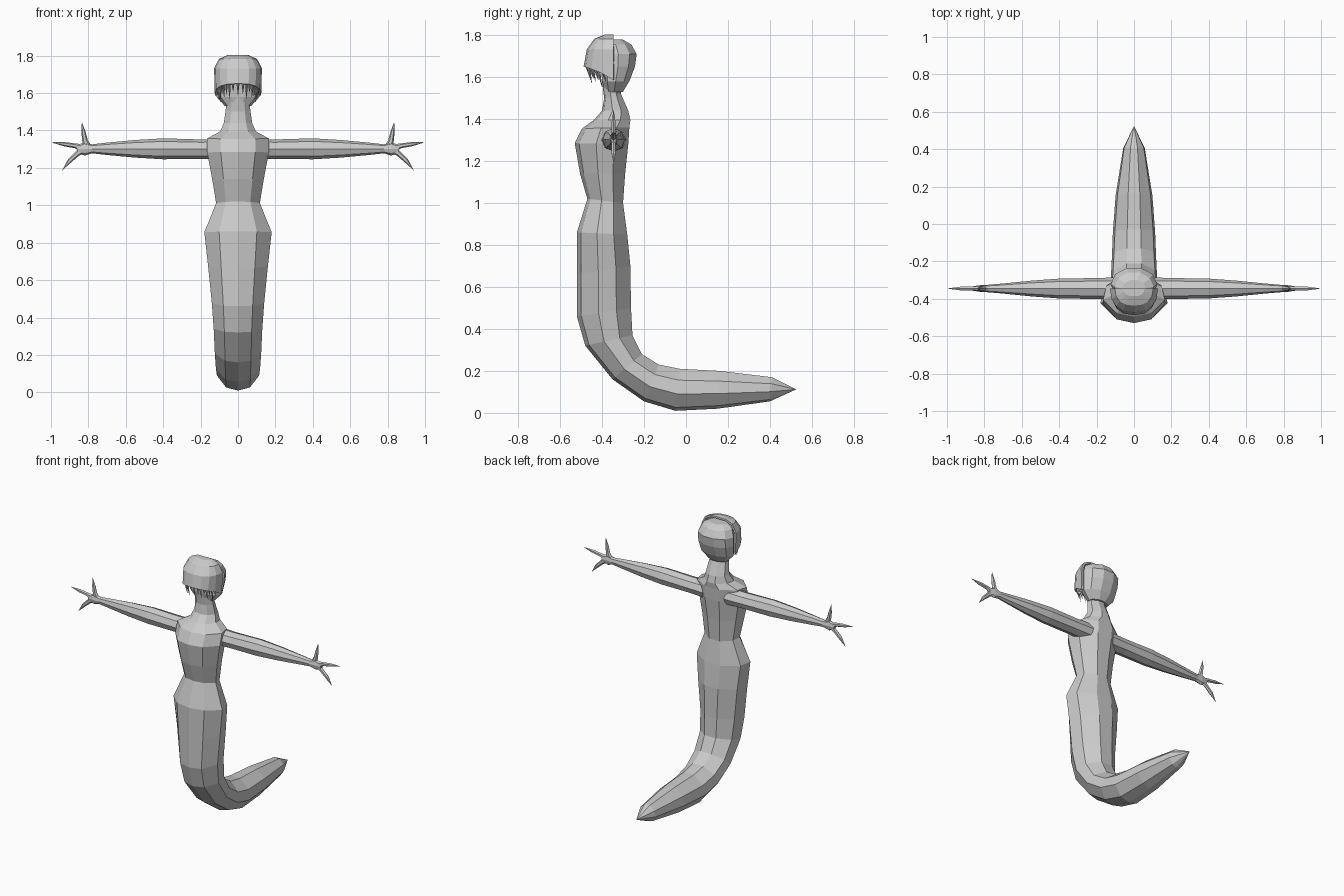
import bpy, bmesh, math
from mathutils import Vector

if "Cube" in bpy.data.objects:
    bpy.data.objects.remove(bpy.data.objects["Cube"])

grey = bpy.data.materials.new("stone_grey")
grey.diffuse_color = (0.6, 0.6, 0.6, 1)
grey.use_nodes = True
grey.node_tree.nodes["Principled BSDF"].inputs["Base Color"].default_value = grey.diffuse_color


def make(name, bm):
    bmesh.ops.remove_doubles(bm, verts=bm.verts, dist=0.0004)
    bmesh.ops.recalc_face_normals(bm, faces=bm.faces)
    me = bpy.data.meshes.new(name)
    bm.to_mesh(me)
    bm.free()
    me.materials.append(grey)
    ob = bpy.data.objects.new(name, me)
    bpy.context.collection.objects.link(ob)
    return ob


def loft(bm, rings, closed=True, caps=True):
    """Bridge a list of point rings with quads."""
    rows = [[bm.verts.new(p) for p in r] for r in rings]
    n = len(rows[0])
    for a, b in zip(rows, rows[1:]):
        for i in range(n if closed else n - 1):
            j = (i + 1) % n
            bm.faces.new((a[i], a[j], b[j], b[i]))
    if caps:
        bm.faces.new(rows[0])
    bm.faces.new(rows[-1])


# Body and tail: nine-sided rings between a front and a back point (y, z)
SECTION = [(0, 0), (.56, .08), (1, .4), (.9, .73), (.32, 1),
           (-.32, 1), (-.9, .73), (-1, .4), (-.56, .08)]


def body_ring(fy, fz, by, bz, w):
    return [(w * u, fy + (by - fy) * v, fz + (bz - fz) * v) for u, v in SECTION]


BODY = [
    (-.40, 1.58, -.315, 1.58, .06),
    (-.39, 1.50, -.31, 1.52, .066),
    (-.40, 1.44, -.275, 1.44, .076),
    (-.44, 1.395, -.265, 1.395, .095),
    (-.495, 1.355, -.27, 1.36, .165),
    (-.53, 1.285, -.275, 1.28, .165),
    (-.505, 1.14, -.29, 1.14, .138),
    (-.47, 1.02, -.30, 1.00, .117),
    (-.52, .86, -.28, .85, .18),
    (-.52, .66, -.265, .70, .16),
    (-.52, .46, -.262, .50, .14),
    (-.48, .32, -.255, .37, .13),
    (-.35, .16, -.21, .28, .124),
    (-.20, .055, -.13, .23, .118),
    (-.05, .01, -.03, .21, .113),
    (.15, .02, .16, .20, .098),
    (.40, .055, .41, .17, .058),
    (.525, .112, .525, .112, .0001),
]
bm = bmesh.new()
loft(bm, [body_ring(*r) for r in BODY])
make("body_and_tail", bm)


# Arms, hands and fingers: tubes along (x, z, half height, half depth)
def tube(bm, path, side, sides, y=-.345):
    rings = []
    for i, (x, z, r, t) in enumerate(path):
        a, b = path[max(i - 1, 0)], path[min(i + 1, len(path) - 1)]
        d = Vector((b[0] - a[0], b[1] - a[1])).normalized()
        ring = []
        for k in range(sides):
            ang = 2 * math.pi * k / sides
            h = r * math.cos(ang)
            ring.append((side * (x - d.y * h), y + t * math.sin(ang), z + d.x * h))
        rings.append(ring)
    loft(bm, rings)


ARM = [(.08, 1.30, .055, .06), (.20, 1.30, .052, .056), (.40, 1.302, .056, .053),
       (.55, 1.302, .047, .042), (.70, 1.302, .033, .027), (.78, 1.302, .024, .02),
       (.82, 1.302, .036, .018), (.86, 1.30, .02, .012)]
FINGERS = [
    [(.80, 1.30, .025, .014), (.818, 1.345, .015, .012),
     (.825, 1.385, .012, .011), (.835, 1.447, .0001, .0001)],
    [(.82, 1.30, .025, .015), (.87, 1.318, .013, .011),
     (.93, 1.327, .011, .011), (1.0, 1.337, .0001, .0001)],
    [(.81, 1.31, .025, .015), (.86, 1.275, .014, .011),
     (.90, 1.238, .012, .011), (.94, 1.187, .0001, .0001)],
]
for side, label in ((1, "left"), (-1, "right")):
    bm = bmesh.new()
    tube(bm, ARM, side, 8)
    make(label + "_arm", bm)
    for i, path in enumerate(FINGERS):
        bm = bmesh.new()
        tube(bm, path, side, 6)
        make(f"{label}_finger_{i + 1}", bm)

# Head: horizontal rings (z, front y, back y, half width)
HEAD = [(1.53, -.385, -.30, .066), (1.58, -.40, -.27, .11), (1.65, -.405, -.243, .118),
        (1.71, -.41, -.235, .119), (1.755, -.41, -.26, .10), (1.778, -.39, -.30, .06)]
bm = bmesh.new()
rings = []
for z, f, b, w in HEAD:
    ring = []
    for k in range(10):
        a = 2 * math.pi * (k + .5) / 10
        ring.append((w * 1.05 * math.sin(a), (f + b) / 2 - (f - b) / 2 * 1.05 * math.cos(a), z))
    rings.append(ring)
loft(bm, rings)
make("head", bm)


# Face mask: open half shell with an arched lower rim
def rim_z(a):
    return 1.585 + .065 * math.cos(a) ** .6


def mask_point(a, z, w, d):
    # a squarish half ellipse
    s, c = math.sin(a), max(math.cos(a), 0)
    return (w * math.copysign(abs(s) ** .8, s), -.345 - d * c ** .85, z)


ANGLES = [math.pi * (k / 8 - .5) for k in range(9)]
bm = bmesh.new()
rows = [[mask_point(a, rim_z(max(-1.57, min(1.57, a))), .118, .137) for a in ANGLES]]
for z, w, d in ((1.73, .122, .122), (1.778, .098, .088), (1.797, .055, .04)):
    rows.append([mask_point(a, z, w, d) for a in ANGLES])
loft(bm, rows, closed=False, caps=False)
mask = make("face_mask", bm)
sol = mask.modifiers.new("thickness", "SOLIDIFY")
sol.thickness = .012
sol.offset = 0

# Fangs: thin spikes hanging from the mask rim
bm = bmesh.new()
for k in range(15):
    a = (k - 7) / 7 * 1.2
    x, y, z = mask_point(a, rim_z(a) + .008, .112, .128)
    length = (.06, .085, .05, .07)[k % 4]
    r = .009
    base = [(x + r * math.cos(q), y + r * math.sin(q), z)
            for q in (0, math.pi / 2, math.pi, math.pi * 1.5)]
    tip = Vector((x * .95, y + .018, z - length))
    loft(bm, [base, [tip + (Vector(p) - Vector((x, y, z))) * .08 for p in base]])
make("fangs", bm)
